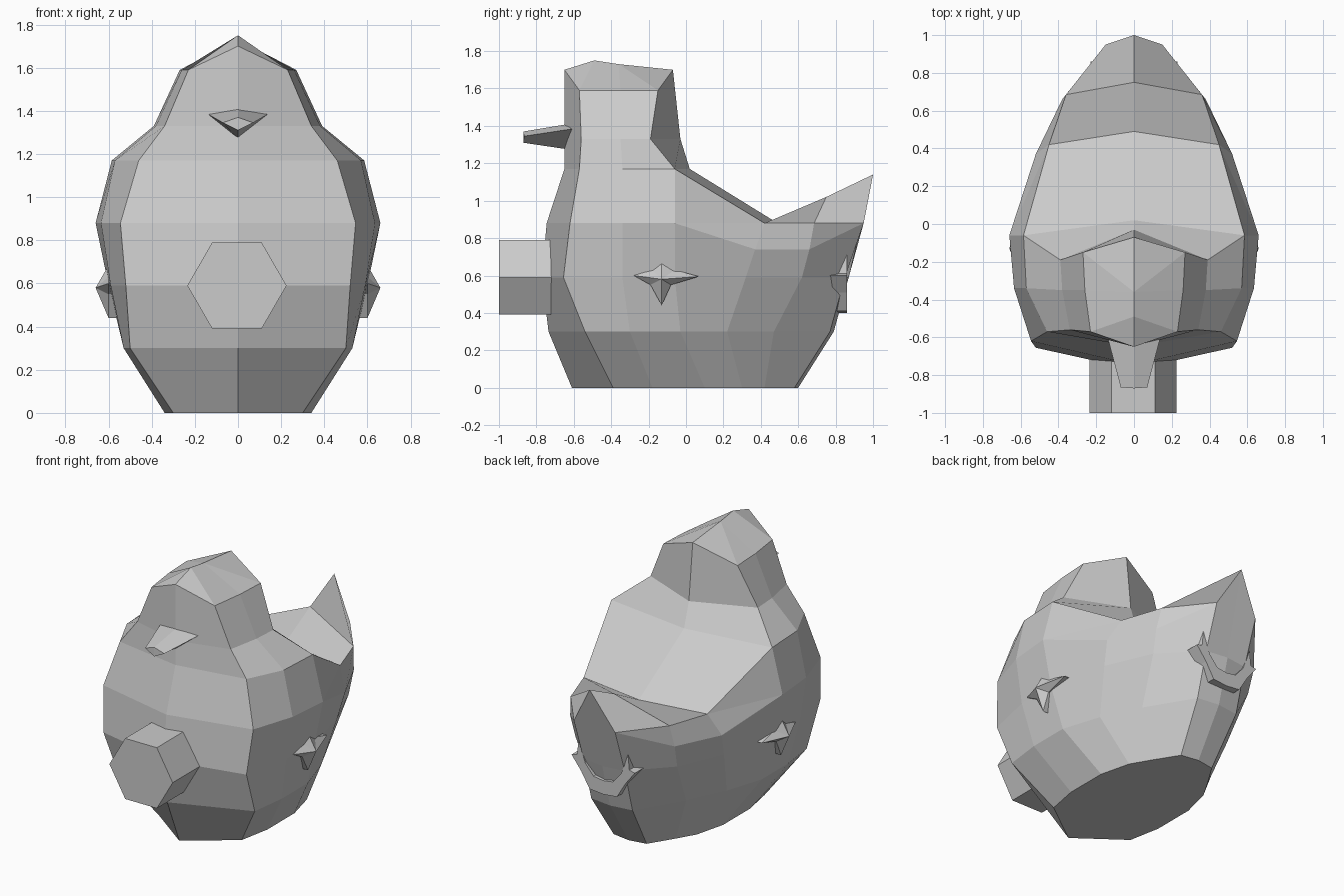
import bpy, bmesh, math
from mathutils import Vector

if "Cube" in bpy.data.objects:
    bpy.data.objects.remove(bpy.data.objects["Cube"])

grey = bpy.data.materials.new("light grey")
grey.diffuse_color = (0.6, 0.6, 0.6, 1)
grey.use_nodes = True
grey.node_tree.nodes["Principled BSDF"].inputs["Base Color"].default_value = grey.diffuse_color


def finish(name, bm, mirror=False):
    """Optionally mirror across x, weld, and make an object."""
    if mirror:
        for f in list(bm.faces):
            bm.faces.new([bm.verts.new((-v.co.x, v.co.y, v.co.z)) for v in reversed(f.verts)])
    bmesh.ops.remove_doubles(bm, verts=bm.verts[:], dist=0.0005)
    bmesh.ops.recalc_face_normals(bm, faces=bm.faces[:])
    me = bpy.data.meshes.new(name)
    bm.to_mesh(me)
    bm.free()
    me.materials.append(grey)
    ob = bpy.data.objects.new(name, me)
    bpy.context.collection.objects.link(ob)
    return ob


def face(bm, *pts):
    bm.faces.new([bm.verts.new(p) for p in pts])


def level(z, *xy):
    return [(x, y, z) for x, y in xy]


# Body: half rings running from front centre round to back centre
r0 = level(0, (0, -.61), (.30, -.39), (.34, -.18), (.34, .10), (.29, .30), (.22, .42), (.12, .58), (0, .60))
r1 = level(.30, (0, -.735), (.50, -.54), (.53, -.30), (.53, -.03), (.45, .22), (.33, .47), (.15, .77), (0, .79))
r2 = level(.59, (0, -.77), (.52, -.655), (.59, -.34), (.60, -.06), (.50, .32), (.37, .62), (.15, .85), (0, .87))
r3 = [(0, -.745, .88), (.545, -.62, .88), (.635, -.34, .88), (.66, -.06, .88),
      (.52, .37, .74), (.38, .66, .74), (.15, .95, .88), (0, 1, 1.14)]
# Neck and head rings
r4 = level(1.17, (0, -.65), (.46, -.57), (.57, -.34), (.585, -.06), (0, .02))
r5 = level(1.33, (0, -.65), (.34, -.56), (.38, -.35), (.39, -.19), (0, -.03))
r6 = [(0, -.65, 1.70), (.23, -.57, 1.59), (.26, -.35, 1.59), (.27, -.15, 1.59), (0, -.07, 1.70)]

bm = bmesh.new()
face(bm, *r0)
for lo, hi, n in ((r0, r1, 7), (r1, r2, 7), (r2, r3, 7), (r3, r4, 3), (r4, r5, 4), (r5, r6, 4)):
    for i in range(n):
        face(bm, lo[i], lo[i + 1], hi[i + 1], hi[i])

# Sloping back and raised tail
rim, back = (.45, .42, .88), (0, .49, .88)
tail_side, ridge = (.36, .685, .88), (0, .75, 1.02)
face(bm, r3[3], r3[4], rim)
face(bm, r3[3], rim, r4[3])
face(bm, r4[3], rim, back, r4[4])
face(bm, r3[4], r3[5], tail_side, rim)
face(bm, rim, tail_side, ridge, back)
face(bm, r3[5], r3[6], tail_side)
face(bm, tail_side, r3[6], r3[7], ridge)

# Crown
crown, crown_back = (0, -.49, 1.75), (0, -.36, 1.73)
face(bm, r6[0], r6[1], crown)
face(bm, r6[1], r6[2], crown_back, crown)
face(bm, r6[2], r6[3], crown_back)
face(bm, r6[3], r6[4], crown_back)
finish("body", bm, True)

# Beak: tapered diamond section
bm = bmesh.new()
base = [(0, -.60, 1.415), (.14, -.60, 1.385), (0, -.60, 1.27)]
tip = [(0, -.87, 1.37), (.07, -.865, 1.345), (0, -.87, 1.31)]
for i in range(2):
    face(bm, base[i], base[i + 1], tip[i + 1], tip[i])
face(bm, *base)
face(bm, *tip)
finish("beak", bm, True)


def extrude_y(name, pts, y0, y1, mirror=False):
    """Prism from an outline in x and z."""
    bm = bmesh.new()
    n = len(pts)
    face(bm, *[(x, y0, z) for x, z in pts])
    face(bm, *[(x, y1, z) for x, z in pts])
    for i in range(n - 1 if mirror else n):
        a, b = pts[i], pts[(i + 1) % n]
        face(bm, (a[0], y0, a[1]), (b[0], y0, b[1]), (b[0], y1, b[1]), (a[0], y1, a[1]))
    finish(name, bm, mirror)


# Hexagonal front peg
hexagon = [(-.005 + .23 * math.cos(k * math.pi / 3), .59 + .23 * math.sin(k * math.pi / 3))
           for k in range(6)]
extrude_y("front_peg", hexagon, -1.0, -.62)

# Curved crescent on the back
crescent = [(0, .40), (.10, .41), (.16, .51), (.23, .60), (.19, .61),
            (.18, .71), (.13, .57), (.07, .50), (0, .49)]
extrude_y("rear_crescent", crescent, .68, .86, True)

# Concave four-pointed studs on the sides
for side, name in ((1, "right_stud"), (-1, "left_stud")):
    bm = bmesh.new()
    star = [(.07, .595), (-.06, .63), (-.13, .685), (-.18, .63),
            (-.28, .60), (-.19, .55), (-.13, .44), (-.08, .55)]
    ring = [(side * .56, y, z) for y, z in star]
    mid = [(side * .60, y, z) for y, z in star]
    for i in range(8):
        j = (i + 1) % 8
        face(bm, ring[i], ring[j], mid[j], mid[i])
        face(bm, mid[i], mid[j], (side * .66, -.13, .58))
    face(bm, *ring)
    finish(name, bm)
